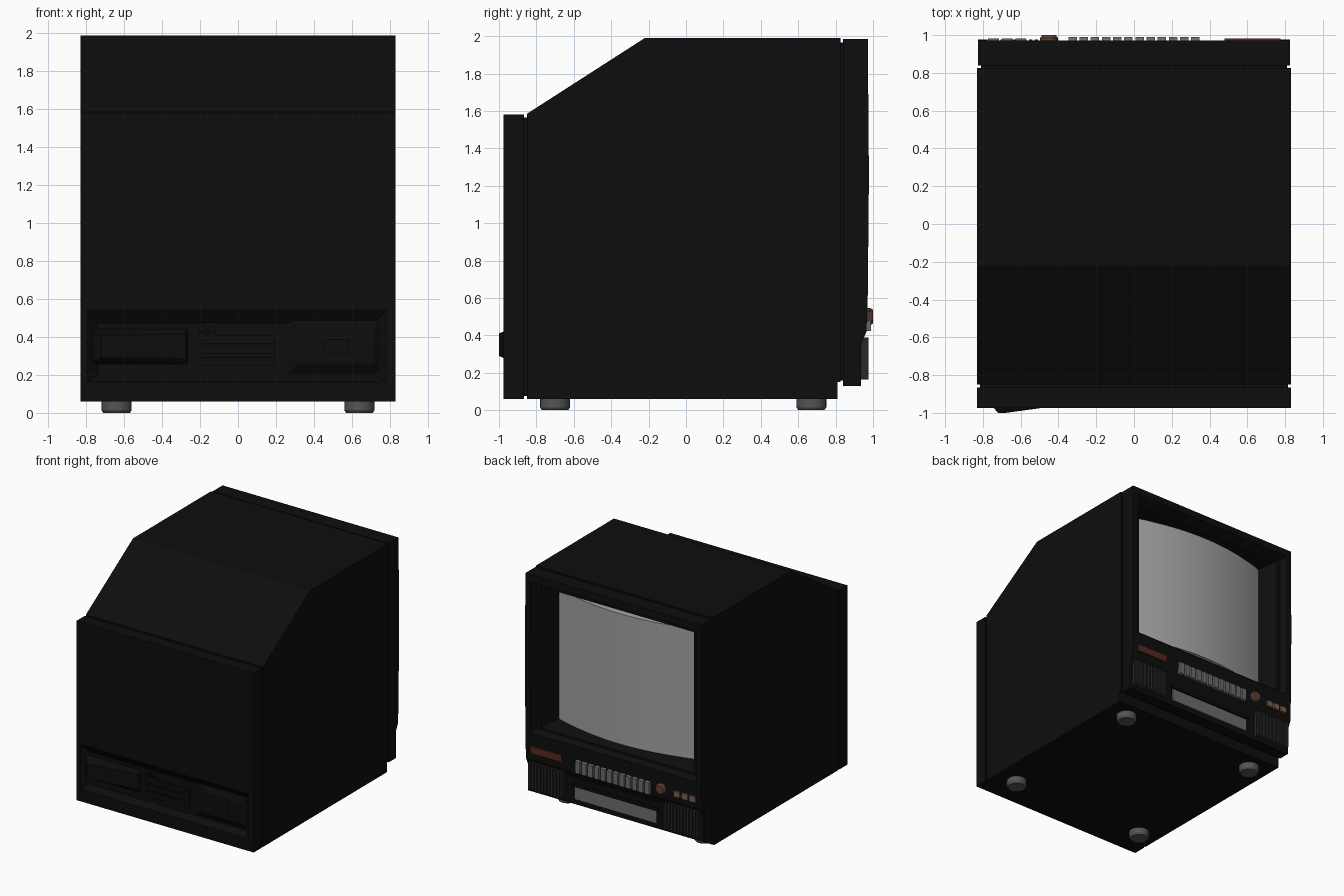
import bpy, bmesh, math
from mathutils import Vector

if "Cube" in bpy.data.objects:
    bpy.data.objects.remove(bpy.data.objects["Cube"])


def mat(name, r, g, b):
    m = bpy.data.materials.new(name)
    m.diffuse_color = (r, g, b, 1)
    m.use_nodes = True
    m.node_tree.nodes["Principled BSDF"].inputs["Base Color"].default_value = m.diffuse_color
    return m


BLACK = mat("black_plastic", .004, .004, .004)
DARK = mat("dark_grey", .022, .022, .023)
RUBBER = mat("rubber_grey", .09, .09, .09)
BUTTON = mat("button_grey", .15, .15, .15)
GLASS = mat("screen_grey", .36, .36, .36)
RED = mat("dull_red", .09, .022, .013)
BROWN = mat("brown", .11, .05, .033)
TAN = mat("tan", .2, .11, .075)


def finish(name, bm, material):
    bmesh.ops.recalc_face_normals(bm, faces=bm.faces[:])
    me = bpy.data.meshes.new(name)
    bm.to_mesh(me)
    bm.free()
    ob = bpy.data.objects.new(name, me)
    bpy.context.collection.objects.link(ob)
    if material:
        me.materials.append(material)
    return ob


def hull(name, pts, material=BLACK):
    """Convex solid around a few points."""
    bm = bmesh.new()
    for p in pts:
        bm.verts.new(p)
    bmesh.ops.convex_hull(bm, input=bm.verts[:])
    bmesh.ops.dissolve_limit(bm, angle_limit=.01, verts=bm.verts[:], edges=bm.edges[:])
    return finish(name, bm, material)


def rect(x0, x1, z0, z1, y):
    return [(x, y, z) for x in (x0, x1) for z in (z0, z1)]


def box(name, x0, x1, y0, y1, z0, z1, material=BLACK):
    return hull(name, rect(x0, x1, z0, z1, y0) + rect(x0, x1, z0, z1, y1), material)


def prism(name, pts, vec, material=BLACK):
    """Extrude a flat outline along a vector."""
    bm = bmesh.new()
    f = bm.faces.new([bm.verts.new(p) for p in pts])
    new = bmesh.ops.extrude_face_region(bm, geom=[f])["geom"]
    bmesh.ops.translate(bm, vec=Vector(vec), verts=[v for v in new if isinstance(v, bmesh.types.BMVert)])
    return finish(name, bm, material)


def side_prism(name, yz, half, material=BLACK):
    return prism(name, [(-half, y, z) for y, z in yz], (2 * half, 0, 0), material)


def smooth(ob):
    bpy.ops.object.select_all(action='DESELECT')
    ob.select_set(True)
    bpy.context.view_layer.objects.active = ob
    bpy.ops.object.shade_smooth_by_angle(angle=math.radians(30))


def cut(ob, cutter):
    cutter.hide_render = True
    cutter.hide_set(True)
    m = ob.modifiers.new("cut", 'BOOLEAN')
    m.object = cutter
    m.operation = 'DIFFERENCE'
    m.solver = 'EXACT'


# Cabinet, with narrower core showing in the two seams
cabinet = side_prism("cabinet", [(-.85, .06), (.81, .06), (.81, .15), (.825, .15), (.825, 1.99),
                                 (-.22, 1.99), (-.85, 1.585)], .83)
box("rear_seam", -.815, .815, -.87, -.84, .075, 1.565)
front_seam = box("front_seam", -.81, .81, .82, .845, .16, 1.965)

# Rear panel
rear = box("rear_panel", -.83, .83, -.975, -.865, .06, 1.58)

# Front bezel: lower part set back
bezel = side_prism("front_bezel", [(.84, .13), (.935, .13), (.935, .35), (.965, .42), (.972, .62),
                                   (.978, 1.25), (.972, 1.985), (.84, 1.985)], .825)

# Stepped funnel around the screen
funnel_rim = hull("funnel_rim_cutter", rect(-.79, .79, .63, 1.94, 1.0) + rect(-.75, .75, .67, 1.90, .925))
funnel = hull("funnel_cutter", rect(-.73, .73, .68, 1.885, .94) + rect(-.64, .64, .73, 1.83, .785))
for part in (bezel, front_seam, cabinet):
    cut(part, funnel)
cut(bezel, funnel_rim)

# Curved picture tube face
N = 24
arc = []
for i in range(N + 1):
    t = -1 + 2 * i / N
    arc.append((.645 * t, .785 + .11 * (1 - t * t), .728))
screen = prism("screen", arc + [(.645, .74, .728), (-.645, .74, .728)], (0, 0, 1.105), GLASS)
smooth(screen)

# Control strip
box("power_bar", .48, .775, .95, .981, .475, .535, RED)
for i in range(12):
    x = -.325 + i * .0591
    hull(f"channel_button_{i + 1}", rect(x - .024, x + .024, .42, .535, .95)
         + rect(x - .022, x + .022, .425, .525, .99), BUTTON)
for i in range(3):
    x = -.60 - i * .072
    box(f"small_button_{i + 1}", x - .028, x + .028, .95, .982, .467, .517, TAN)


def ring(c, r, axis, n=24):
    out = []
    for i in range(n):
        a, b = r * math.cos(2 * math.pi * i / n), r * math.sin(2 * math.pi * i / n)
        out.append((c[0] + a, c[1], c[2] + b) if axis == 'y' else (c[0] + a, c[1] + b, c[2]))
    return out


smooth(hull("volume_knob", ring((-.45, .95, .5), .047, 'y') + ring((-.45, .985, .5), .047, 'y')
            + ring((-.45, 1.0, .5), .036, 'y'), BROWN))

# Speaker grilles with vertical ribs, cassette plate between
for side, s in (("left", -1), ("right", 1)):
    a, b = sorted((s * .475, s * .8))
    box(f"{side}_grille_back", a, b, .92, .962, .165, .39, DARK)
    for i in range(11):
        x = a + .012 + i * (b - a - .024) / 10
        box(f"{side}_grille_rib_{i + 1}", x - .009, x + .009, .95, .977, .165, .39, DARK)
box("middle_plate", -.385, .385, .92, .945, .175, .28, BUTTON)
box("middle_plate_ledge", -.40, .40, .92, .955, .285, .31)

# Recess in the rear panel
recess = hull("rear_recess_cutter", rect(-.80, .785, .16, .55, -.98) + rect(-.74, .72, .2, .475, -.925))
cut(rear, recess)

# Left rear bump, falling away toward the middle
hull("rear_bump", rect(-.79, -.265, .255, .445, -.92)
     + [(-.72, -1.0, .29), (-.72, -1.0, .41), (-.68, -1.0, .29), (-.68, -1.0, .41),
        (-.275, -.945, .285), (-.275, -.945, .42)])

# Right rear pocket housing and socket
hull("rear_housing", rect(.26, .775, .2, .52, -.92) + rect(.32, .715, .26, .44, -.955))
box("rear_socket", .455, .58, -.963, -.94, .31, .39)

# Middle rear slots and small terminals
for i, z in enumerate((.25, .31, .365)):
    box(f"rear_slot_{i + 1}", -.2, .2, -.945, -.92, z, z + .045)
for i in range(2):
    for j in range(2):
        x, z = -.185 + i * .045, .415 + j * .03
        box(f"rear_terminal_{i}_{j}", x - .018, x + .018, -.945, -.92, z - .011, z + .011)

# Feet
for sx, sn in ((-.64, "left"), (.64, "right")):
    for y, yn in ((-.70, "rear"), (.67, "front")):
        smooth(hull(f"{yn}_{sn}_foot", ring((sx, y, 0), .07, 'z') + ring((sx, y, .015), .08, 'z')
                    + ring((sx, y, .065), .08, 'z'), RUBBER))
